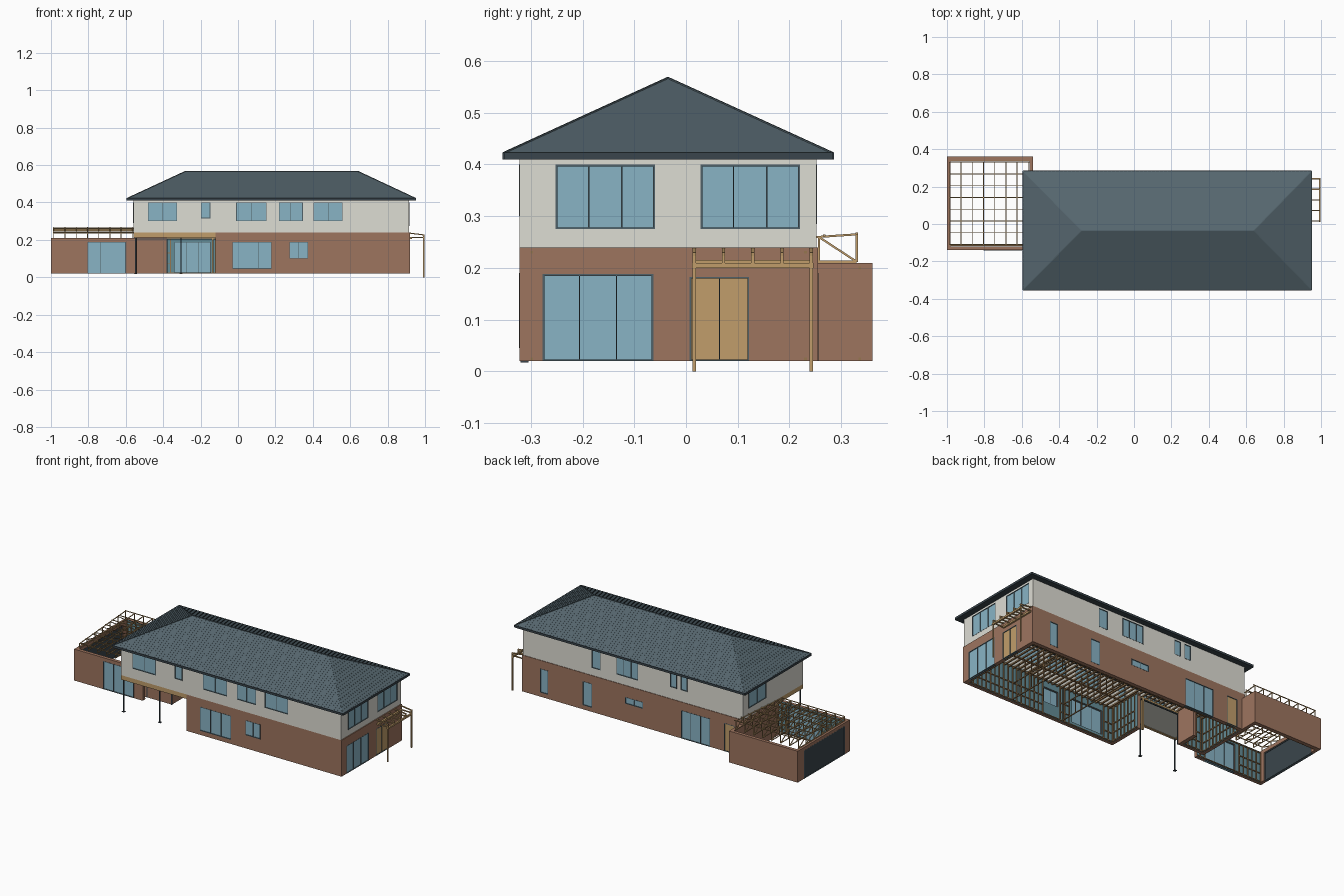
import bpy, bmesh
from mathutils import Vector, Matrix

cube = bpy.data.objects.get("Cube")
if cube:
    bpy.data.objects.remove(cube, do_unlink=True)


def material(name, r, g, b):
    """Flat material from an sRGB byte colour."""
    lin = [((c / 255 + 0.055) / 1.055) ** 2.4 for c in (r, g, b)] + [1]
    m = bpy.data.materials.new(name)
    m.use_nodes = True
    m.diffuse_color = lin
    m.node_tree.nodes["Principled BSDF"].inputs["Base Color"].default_value = lin
    return m


BRICK = material("red brown brick", 158, 117, 95)
RENDER = material("pale render", 222, 221, 212)
ROOF = material("slate roof", 85, 102, 110)
TRIM = material("dark metal trim", 58, 69, 76)
FRAME = material("window frame grey", 80, 97, 104)
GLASS = material("blue glass", 137, 180, 197)
TIMBER = material("light timber", 193, 158, 107)
STUD = material("brown framing timber", 150, 118, 80)
WRAP = material("teal wall wrap", 100, 140, 150)


def finish(name, bm, mat):
    mesh = bpy.data.meshes.new(name)
    bm.normal_update()
    bm.to_mesh(mesh)
    bm.free()
    mesh.materials.append(mat)
    ob = bpy.data.objects.new(name, mesh)
    bpy.context.scene.collection.objects.link(ob)
    return ob


def boxes(name, corners, mat):
    """One object from (corner, opposite corner) pairs."""
    bm = bmesh.new()
    for p, q in corners:
        p, q = Vector(p), Vector(q)
        size = [abs(c) for c in q - p]
        bmesh.ops.create_cube(bm, size=1, matrix=Matrix.Translation((p + q) / 2) @ Matrix.Diagonal((*size, 1)))
    return finish(name, bm, mat)


def bars(name, segments, w, mat):
    """One object of square bars running between point pairs."""
    bm = bmesh.new()
    for p, q in segments:
        p, q = Vector(p), Vector(q)
        rot = (q - p).to_track_quat('Z', 'Y').to_matrix().to_4x4()
        scale = Matrix.Diagonal((w, w, (q - p).length, 1))
        bmesh.ops.create_cube(bm, size=1, matrix=Matrix.Translation((p + q) / 2) @ rot @ scale)
    return finish(name, bm, mat)


def steps(a, b, gap):
    n = max(1, round((b - a) / gap))
    return [a + (b - a) * i / n for i in range(n + 1)]


def wall(name, along, plane, out, a0, a1, z0, z1, mat, openings=(), studs=True):
    """Wall with cut openings; each opening is (start, end, bottom, top, panes, filling)."""
    def at(a, depth, z):
        d = plane - out * depth
        return (a, d, z) if along == 'x' else (d, a, z)

    thick, f, proud = 0.02, 0.0035, -0.0008
    ob = boxes(name, [(at(a0, 0, z0), at(a1, thick, z1))], mat)
    frames, fills = [], {}
    for s, e, b, t, panes, fill in openings:
        low = b - 0.01 if b <= z0 else b
        cutter = boxes("cutter", [(at(s, -0.05, low), at(e, 0.05, t))], mat)
        mod = ob.modifiers.new("opening", 'BOOLEAN')
        mod.operation, mod.solver, mod.object = 'DIFFERENCE', 'EXACT', cutter
        bpy.context.view_layer.objects.active = ob
        bpy.ops.object.modifier_apply(modifier=mod.name)
        bpy.data.objects.remove(cutter, do_unlink=True)
        # surround, mullions and panel
        for lo, hi in ((b, b + f), (t - f, t)):
            frames.append((at(s, proud, lo), at(e, 0.016, hi)))
        for x in (s + f / 2, e - f / 2):
            frames.append((at(x - f / 2, proud, b), at(x + f / 2, 0.016, t)))
        for i in range(1, panes):
            x = s + (e - s) * i / panes
            frames.append((at(x - 0.0012, 0, b), at(x + 0.0012, 0.014, t)))
        fills.setdefault(fill.name, (fill, []))[1].append((at(s, 0.003, b), at(e, 0.012, t)))
    if frames:
        boxes(name + "_opening_frames", frames, FRAME)
    for fill, parts in fills.values():
        boxes(name + "_" + fill.name.replace(" ", "_"), parts, fill)
    if studs:
        # wrapped inner face with stud framing
        inward = Vector(at(0, 1, 0)) - Vector(at(0, 0, 0))
        ob.data.materials.append(WRAP)
        for face in ob.data.polygons:
            if face.normal.dot(inward) > 0.9:
                face.material_index = 1
        d = thick + 0.004
        segs = [(at(a0, d, z), at(a1, d, z)) for z in (z0 + 0.004, z1 - 0.01)]
        solid = [a for a in steps(a0 + 0.02, a1 - 0.02, 0.03) if not any(o[0] < a < o[1] for o in openings)]
        segs += [(at(a, d, z0), at(a, d, z1 - 0.01)) for a in solid]
        for a, b in zip(solid, solid[1:]):
            if b - a < 0.04:
                segs += [(at(a, d, z), at(b, d, z)) for z in (0.075, 0.13)]
        bars(name + "_studs", segs, 0.005, STUD)


# Main levels and plan
BASE, MID, TOP = 0.02, 0.24, 0.41
L, R, F, B = -0.56, 0.92, -0.322, 0.255
G_TOP, G_F, G_B = 0.21, -0.14, 0.36
PORCH_R, PORCH_L, PORCH_Y = -0.12, -0.38, -0.09
HEAD = 0.19

# Ground floor brick walls
wall("ground_front_wall", 'x', F, -1, PORCH_R, R, BASE, MID, BRICK,
     [(-0.03, 0.18, 0.045, HEAD, 3, GLASS), (0.275, 0.375, 0.1, HEAD, 2, GLASS)])
wall("ground_back_wall", 'x', B, 1, L, R, BASE, MID, BRICK,
     [(0.745, 0.8, 0.045, HEAD, 1, GLASS), (0.45, 0.515, 0.045, HEAD, 1, GLASS),
      (0.11, 0.23, 0.13, 0.17, 2, GLASS), (-0.34, -0.145, BASE, HEAD, 3, GLASS),
      (-0.505, -0.435, BASE, HEAD, 1, TIMBER)])
wall("ground_left_wall", 'y', R, 1, F + 0.02, B - 0.02, BASE, MID, BRICK,
     [(-0.277, -0.063, BASE, 0.188, 3, GLASS), (0.007, 0.122, BASE, 0.183, 2, TIMBER)])
wall("ground_right_wall", 'y', L, -1, PORCH_Y, B - 0.02, BASE, MID, BRICK)

# Recessed porch walls
wall("porch_side_wall", 'y', PORCH_R, -1, F + 0.02, PORCH_Y, BASE, MID, BRICK)
wall("porch_back_wall", 'x', PORCH_Y, -1, L + 0.02, PORCH_L, BASE, MID, BRICK)
wall("porch_return_wall", 'y', PORCH_L, 1, PORCH_Y + 0.02, 0.04, BASE, MID, BRICK)
bars("porch_panel_trim", [((x, PORCH_Y, BASE), (x, PORCH_Y, 0.205)) for x in (-0.545, PORCH_L)]
     + [((-0.545, PORCH_Y, 0.205), (PORCH_R, PORCH_Y, 0.205))], 0.006, TRIM)
bars("porch_opening_frame", [((PORCH_L, PORCH_Y, 0.213), (PORCH_R, PORCH_Y, 0.213)),
                             ((-0.135, PORCH_Y, BASE), (-0.135, PORCH_Y, 0.213))], 0.01, TIMBER)
boxes("porch_beam", [((L, F, 0.213), (PORCH_R, F + 0.015, MID)),
                     ((L, F, 0.213), (L + 0.015, PORCH_Y, MID))], TIMBER)
boxes("porch_soffit", [((L + 0.015, F + 0.015, 0.216), (PORCH_R, PORCH_Y, 0.219))], RENDER)
bars("porch_posts", [((x, F + 0.01, BASE), (x, F + 0.01, 0.22)) for x in (-0.547, -0.305)], 0.006, TRIM)
boxes("porch_post_feet", [((x - 0.008, F + 0.002, BASE - 0.003), (x + 0.008, F + 0.018, BASE))
                          for x in (-0.547, -0.305)], TRIM)

# Upper floor rendered walls
wall("upper_front_wall", 'x', F, -1, L, R - 0.005, MID, TOP, RENDER,
     [(-0.482, -0.325, 0.3, 0.4, 2, GLASS), (-0.198, -0.148, 0.315, 0.4, 1, GLASS),
      (-0.01, 0.152, 0.3, 0.4, 2, GLASS), (0.218, 0.347, 0.3, 0.4, 2, GLASS),
      (0.403, 0.56, 0.3, 0.4, 2, GLASS)], studs=False)
wall("upper_back_wall", 'x', B - 0.003, 1, L, R - 0.005, MID, TOP, RENDER,
     [(0.395, 0.455, 0.285, 0.4, 1, GLASS), (0.145, 0.29, 0.29, 0.4, 3, GLASS),
      (-0.115, -0.07, 0.31, 0.4, 1, GLASS), (-0.185, -0.14, 0.31, 0.4, 1, GLASS)], studs=False)
wall("upper_left_wall", 'y', R - 0.005, 1, F + 0.02, B - 0.023, MID, TOP, RENDER,
     [(-0.252, -0.06, 0.275, 0.4, 3, GLASS), (0.028, 0.22, 0.275, 0.4, 3, GLASS)], studs=False)
wall("upper_right_wall", 'y', L, -1, F + 0.02, B - 0.023, MID, TOP, RENDER,
     [(0.03, 0.2, 0.29, 0.4, 2, GLASS)], studs=False)

# Floor joists and inner partition framing
bars("floor_joists", [((x, F + 0.02, 0.225), (x, B - 0.02, 0.225)) for x in steps(L + 0.03, R - 0.03, 0.03)]
     + [((L + 0.02, y, 0.226), (R - 0.02, y, 0.226)) for y in (-0.2, -0.04, 0.12)], 0.008, STUD)
partitions = []
for x in (0.25, 0.6):
    ys = steps(F + 0.03, B - 0.03, 0.05)
    partitions += [((x, y, BASE), (x, y, 0.22)) for y in ys]
    partitions += [((x, ys[0], z), (x, ys[-1], z)) for z in (BASE + 0.004, 0.12)]
bars("partition_framing", partitions, 0.005, STUD)

# Hipped roof
EL, ER, EF, EB, EZ = -0.593, 0.95, -0.352, 0.283, 0.422
RL, RR, RY, RZ = -0.28, 0.64, -0.035, 0.567
eaves = [(EL, EF, EZ), (ER, EF, EZ), (ER, EB, EZ), (EL, EB, EZ)]
ridge = [(RL, RY, RZ), (RR, RY, RZ)]
bm = bmesh.new()
v = [bm.verts.new(p) for p in eaves + ridge]
for face in ((0, 1, 5, 4), (1, 2, 5), (2, 3, 4, 5), (3, 0, 4), (3, 2, 1, 0)):
    bm.faces.new([v[i] for i in face])
finish("hipped_roof", bm, ROOF)
bars("ridge_and_hip_caps", [ridge] + [(e, ridge[i in (1, 2)]) for i, e in enumerate(eaves)], 0.004, ROOF)
boxes("gutters", [((EL, y - 0.003, TOP), (ER, y + 0.003, EZ + 0.001)) for y in (EF, EB)]
      + [((x - 0.003, EF, TOP), (x + 0.003, EB, EZ + 0.001)) for x in (EL, ER)], TRIM)
boxes("soffit", [((EL, EF, TOP), (ER, EB, TOP + 0.006))], TRIM)
ribs = []
for eave, top in ((EL, RL), (ER, RR)):
    for y in steps(EF, EB, 0.0215)[1:-1]:
        t = (y - EF) / (RY - EF) if y < RY else (EB - y) / (EB - RY)
        ribs.append(((eave, y, EZ), (eave + (top - eave) * t, y, EZ + (RZ - EZ) * t)))
for eave in (EF, EB):
    for x in steps(EL, ER, 0.0215)[1:-1]:
        t = min(1, (x - EL) / (RL - EL), (ER - x) / (ER - RR))
        ribs.append(((x, eave, EZ), (x, eave + (RY - eave) * t, EZ + (RZ - EZ) * t)))
bars("roof_ribs", ribs, 0.0016, ROOF)

# Open-topped garage
GL, GR = -1.0, -0.54
wall("garage_front_wall", 'x', G_F, -1, GL, GR, BASE, G_TOP, BRICK,
     [(-0.805, -0.6, BASE, HEAD, 3, GLASS)])
wall("garage_back_wall", 'x', G_B, 1, GL, GR, BASE, G_TOP, BRICK)
wall("garage_door_wall", 'y', GL, -1, G_F + 0.02, G_B - 0.02, BASE, G_TOP, BRICK,
     [(-0.09, 0.3, BASE, HEAD, 1, TRIM)], studs=False)
wall("garage_corner_wall", 'y', GR, 1, B, G_B - 0.02, BASE, G_TOP, BRICK, studs=False)

# Garage roof trusses with battens
y0, y1 = -0.11, 0.33


def chord(y):
    return 0.235 + 0.03 * (y - y0) / (y1 - y0)


truss = []
panels = steps(y0, y1, 0.075)
for x in steps(-0.985, -0.565, 0.06):
    truss += [((x, y0, 0.212), (x, y1, 0.212)), ((x, y0, chord(y0)), (x, y1, chord(y1)))]
    truss += [((x, y, 0.212), (x, y, chord(y))) for y in panels]
    truss += [((x, a, chord(a)), (x, b, 0.212)) for a, b in zip(panels, panels[1:])]
bars("garage_trusses", truss, 0.004, TIMBER)
bars("garage_battens", [((-0.988, y, chord(y) + 0.002), (-0.555, y, chord(y) + 0.002))
                        for y in steps(y0, y1, 0.06)], 0.004, TIMBER)

# Pergola on the left end
px, pys = 0.993, steps(0.016, 0.242, 0.056)
bars("pergola_posts", [((px, y, 0), (px, y, 0.21)) for y in (pys[0], pys[-1])], 0.006, TIMBER)
bars("pergola_beam", [((px, pys[0] - 0.004, 0.205), (px, pys[-1] + 0.004, 0.205)),
                      ((R + 0.005, pys[0], 0.21), (R + 0.005, pys[-1], 0.21))], 0.01, TIMBER)
bars("pergola_rafters", [((R, y, 0.236), (0.997, y, 0.226)) for y in pys]
     + [((R, y, 0.212), (0.997, y, 0.212)) for y in pys]
     + [((px, y, 0.21), (px, y, 0.23)) for y in pys], 0.006, TIMBER)
